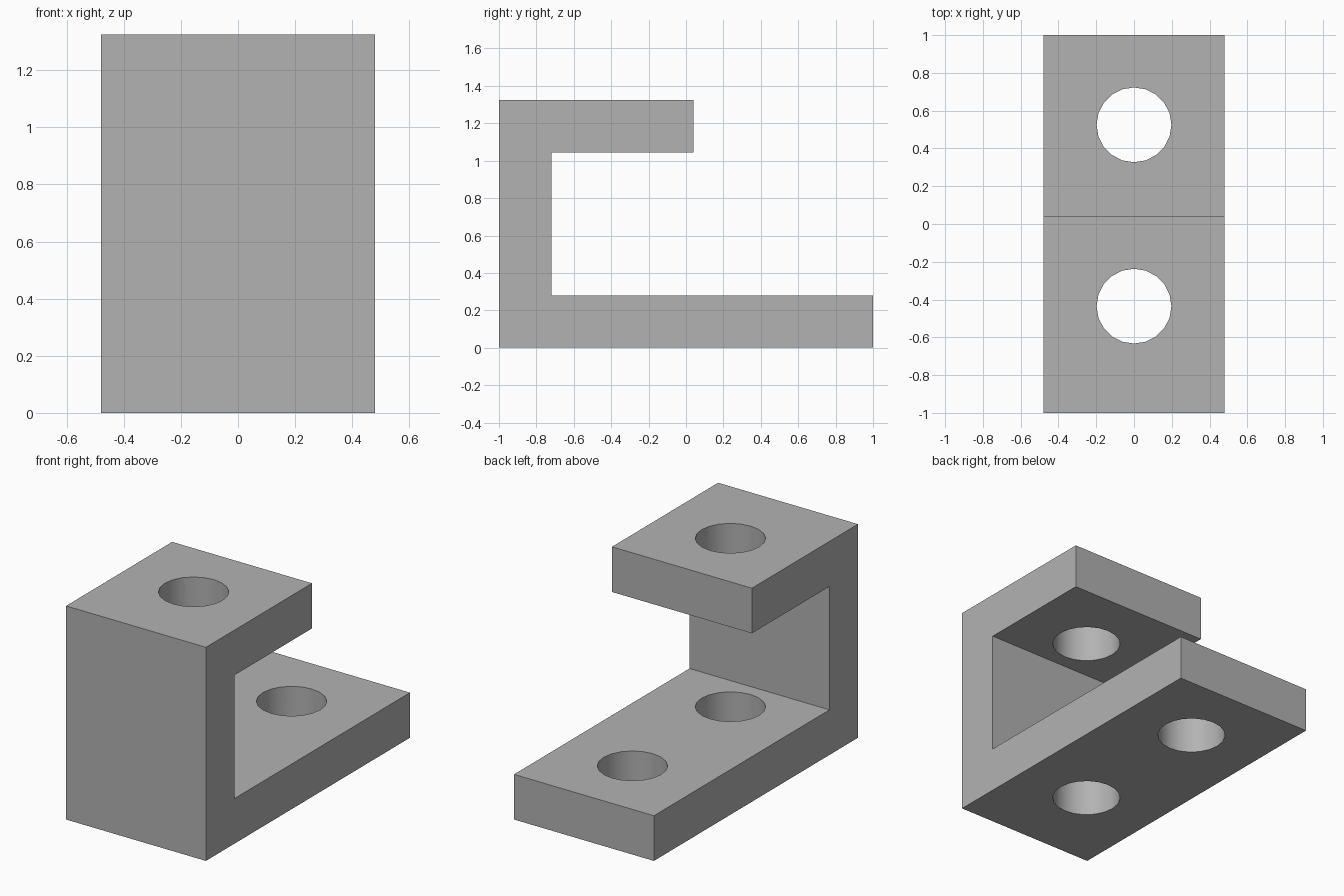
import bpy
import bmesh
import math

cube = bpy.data.objects.get("Cube")
if cube:
    bpy.data.objects.remove(cube, do_unlink=True)

HALF_WIDTH = 0.48
THICK = 0.28
HEIGHT = 1.325
LIP_END = 0.04
HOLE_RADIUS = 0.198
HOLE_SIDES = 20
FRONT_HOLE, BACK_HOLE = -0.435, 0.525

grey = bpy.data.materials.new("plain_grey")
grey.use_nodes = True
colour = (0.448, 0.448, 0.448, 1)
grey.diffuse_color = colour
grey.node_tree.nodes["Principled BSDF"].inputs["Base Color"].default_value = colour


def add_mesh(name, bm):
    bmesh.ops.recalc_face_normals(bm, faces=bm.faces)
    mesh = bpy.data.meshes.new(name)
    bm.to_mesh(mesh)
    bm.free()
    mesh.materials.append(grey)
    obj = bpy.data.objects.new(name, mesh)
    bpy.context.collection.objects.link(obj)
    return obj


def drill(target, name, y, z_low, z_high):
    """Cut a round vertical hole through the target."""
    bm = bmesh.new()
    bmesh.ops.create_cone(bm, cap_ends=True, segments=HOLE_SIDES,
                          radius1=HOLE_RADIUS, radius2=HOLE_RADIUS,
                          depth=z_high - z_low)
    bmesh.ops.translate(bm, verts=bm.verts, vec=(0, y, (z_low + z_high) / 2))
    cutter = add_mesh(name, bm)
    bpy.context.view_layer.objects.active = target
    cut = target.modifiers.new(name, "BOOLEAN")
    cut.operation = "DIFFERENCE"
    cut.solver = "EXACT"
    cut.object = cutter
    bpy.ops.object.modifier_apply(modifier=cut.name)
    bpy.data.objects.remove(cutter, do_unlink=True)


# Bracket body: side profile swept across the width
inner = THICK - 1
profile = [(-1, 0), (1, 0), (1, THICK), (inner, THICK),
           (inner, HEIGHT - THICK), (LIP_END, HEIGHT - THICK),
           (LIP_END, HEIGHT), (-1, HEIGHT)]
bm = bmesh.new()
side = bm.faces.new([bm.verts.new((-HALF_WIDTH, y, z)) for y, z in profile])
swept = bmesh.ops.extrude_face_region(bm, geom=[side])["geom"]
bmesh.ops.translate(bm, vec=(2 * HALF_WIDTH, 0, 0),
                    verts=[v for v in swept if isinstance(v, bmesh.types.BMVert)])
bracket = add_mesh("bracket", bm)

# Bolt holes: one pair in line through both plates, one behind in the base
drill(bracket, "front_hole", FRONT_HOLE, -0.2, HEIGHT + 0.2)
drill(bracket, "back_hole", BACK_HOLE, -0.2, THICK + 0.2)

# Smooth hole walls, crisp outer edges
bpy.ops.object.select_all(action="DESELECT")
bracket.select_set(True)
bpy.context.view_layer.objects.active = bracket
bpy.ops.object.shade_smooth_by_angle(angle=math.radians(30))
